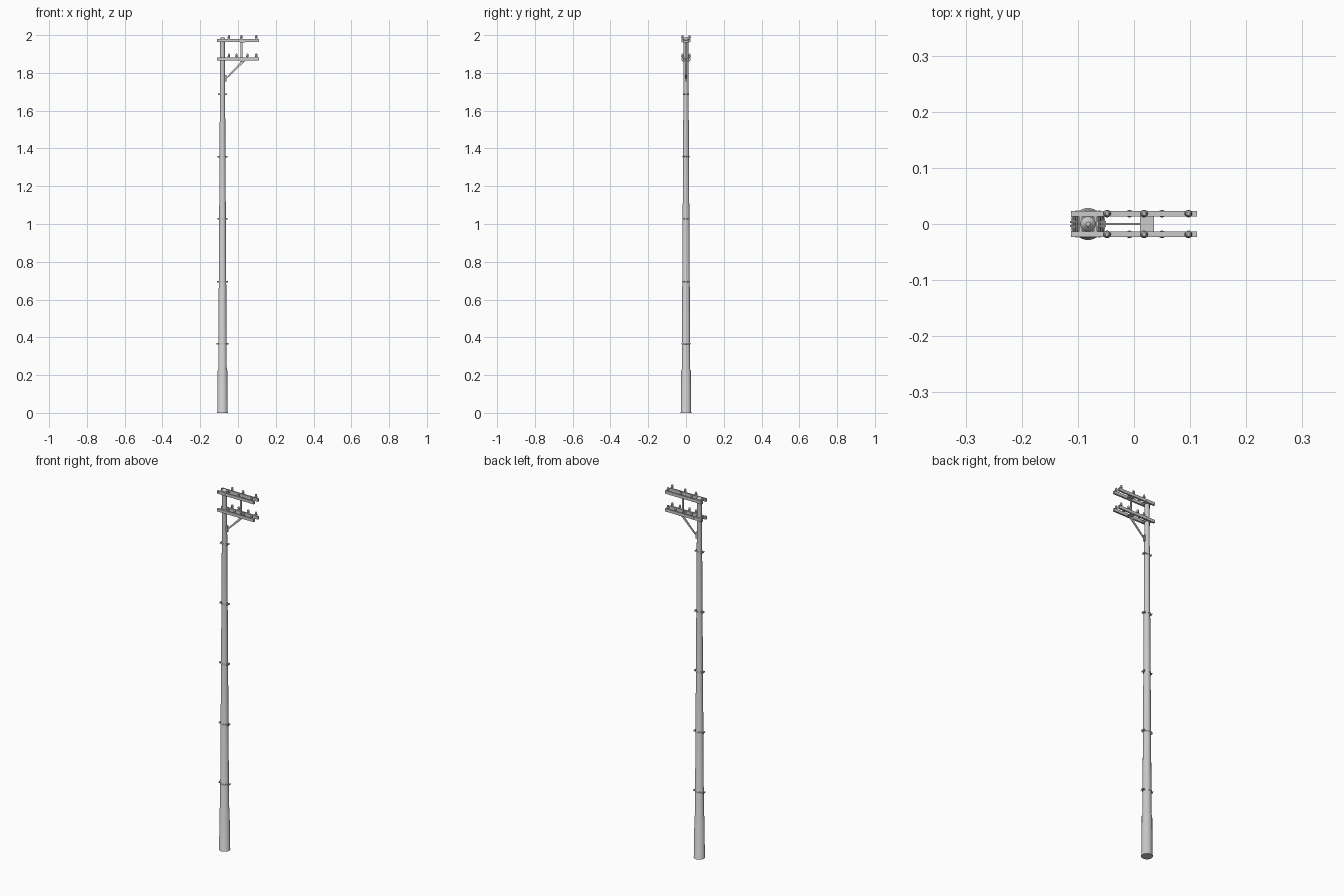
import bpy, bmesh, math
from mathutils import Vector

if "Cube" in bpy.data.objects:
    bpy.data.objects.remove(bpy.data.objects["Cube"])

PX = -0.082  # pole axis


def finish(name, bm, smooth=False):
    bmesh.ops.recalc_face_normals(bm, faces=bm.faces)
    me = bpy.data.meshes.new(name)
    bm.to_mesh(me)
    bm.free()
    ob = bpy.data.objects.new(name, me)
    bpy.context.collection.objects.link(ob)
    if smooth:
        bpy.ops.object.select_all(action='DESELECT')
        ob.select_set(True)
        bpy.context.view_layer.objects.active = ob
        bpy.ops.object.shade_smooth_by_angle(angle=math.radians(40))
    return ob


def box(name, x0, x1, y0, y1, z0, z1):
    bm = bmesh.new()
    bmesh.ops.create_cube(bm, size=1)
    for v in bm.verts:
        v.co = Vector(((x0 + x1) / 2 + v.co.x * (x1 - x0),
                       (y0 + y1) / 2 + v.co.y * (y1 - y0),
                       (z0 + z1) / 2 + v.co.z * (z1 - z0)))
    return finish(name, bm)


def lathe(name, profile, x, y, z, n=24):
    bm = bmesh.new()
    rings = [[bm.verts.new((x + r * math.cos(2 * math.pi * i / n),
                            y + r * math.sin(2 * math.pi * i / n), z + h))
              for i in range(n)] for r, h in profile]
    for a, b in zip(rings, rings[1:]):
        for i in range(n):
            bm.faces.new((a[i], a[(i + 1) % n], b[(i + 1) % n], b[i]))
    bm.faces.new(rings[0])
    bm.faces.new(rings[-1])
    return finish(name, bm, True)


def rod(name, a, b, r, n=8):
    a, b = Vector(a), Vector(b)
    d = b - a
    bm = bmesh.new()
    bmesh.ops.create_cone(bm, cap_ends=True, segments=n, radius1=r, radius2=r, depth=d.length)
    m = d.to_track_quat('Z', 'Y').to_matrix().to_4x4()
    m.translation = (a + b) / 2
    bmesh.ops.transform(bm, matrix=m, verts=bm.verts)
    return finish(name, bm, True)


def pole_r(z):
    return 0.0225 - (z - 0.23) / (1.975 - 0.23) * 0.0105


# Tapered pole with ground sleeve and cap
lathe("pole", [(0.0285, 0), (0.0285, 0.004), (0.027, 0.006), (0.0255, 0.225),
               (0.0225, 0.23), (pole_r(1.975), 1.975)], PX, 0, 0, 32)
lathe("pole_cap", [(0.0135, 0), (0.0135, 0.008), (0.011, 0.013), (0.005, 0.017),
                   (0.004, 0.019)], PX, 0, 1.972)

# Split clamp bands with lugs and bolts
for z in (0.365, 0.695, 1.027, 1.357, 1.687):
    r = pole_r(z)
    lathe("clamp_band", [(r, -0.004), (r + 0.0015, -0.004), (r + 0.0015, 0.004), (r, 0.004)],
          PX, 0, z)
    for s in (-1, 1):
        xa, xb = sorted((PX + s * (r - 0.001), PX + s * (r + 0.01)))
        for t in (-1, 1):
            ya, yb = sorted((t * 0.002, t * 0.005))
            box("clamp_lug", xa, xb, ya, yb, z - 0.004, z + 0.004)
        xm = PX + s * (r + 0.006)
        rod("clamp_bolt", (xm, -0.013, z), (xm, 0.013, z), 0.0018)
        for t in (-1, 1):
            rod("clamp_nut", (xm, t * 0.005, z), (xm, t * 0.009, z), 0.0035, 6)

# Paired crossarms with pin insulators
insulator = [(0.002, 0), (0.002, 0.004), (0.0065, 0.004), (0.0068, 0.009), (0.0045, 0.012),
             (0.0058, 0.015), (0.0055, 0.018), (0.003, 0.021)]
tiers = {1.971: (-0.048, 0.018, 0.097), 1.873: (-0.048, -0.008, 0.050, 0.097)}
for z, xs in tiers.items():
    for s in (-1, 1):
        y = s * 0.0185
        box("crossarm", -0.112, 0.112, y - 0.0047, y + 0.0047, z - 0.008, z + 0.008)
        for x in xs:
            lathe("insulator", insulator, x, y, z + 0.008, 16)
    for x in (PX - 0.02, PX + 0.02):
        rod("arm_bolt", (x, -0.0245, z), (x, 0.0245, z), 0.0025)
    # collar plates between arms at the pole
    for s in (-1, 1):
        xa, xb = sorted((PX + s * 0.011, PX + s * 0.016))
        box("pole_saddle", xa, xb, -0.014, 0.014, z - 0.007, z + 0.007)

# Tie plates and post between tiers
box("upper_tie_plate", 0.011, 0.036, -0.0185, 0.0185, 1.960, 1.964)
box("lower_tie_plate", 0.011, 0.036, -0.0185, 0.0185, 1.861, 1.865)
box("tier_post", 0.014, 0.023, -0.003, 0.003, 1.863, 1.962)

# Diagonal brace and its pole bracket
bm = bmesh.new()
pts = [(-0.066, 1.772), (-0.060, 1.769), (0.031, 1.856), (0.031, 1.862), (0.019, 1.862)]
face = bm.faces.new([bm.verts.new((x, -0.002, z)) for x, z in pts])
ext = bmesh.ops.extrude_face_region(bm, geom=[face])
bmesh.ops.translate(bm, vec=(0, 0.004, 0),
                    verts=[g for g in ext["geom"] if isinstance(g, bmesh.types.BMVert)])
finish("diagonal_brace", bm)
box("brace_bracket", PX + 0.011, PX + 0.020, -0.005, 0.005, 1.755, 1.790)
